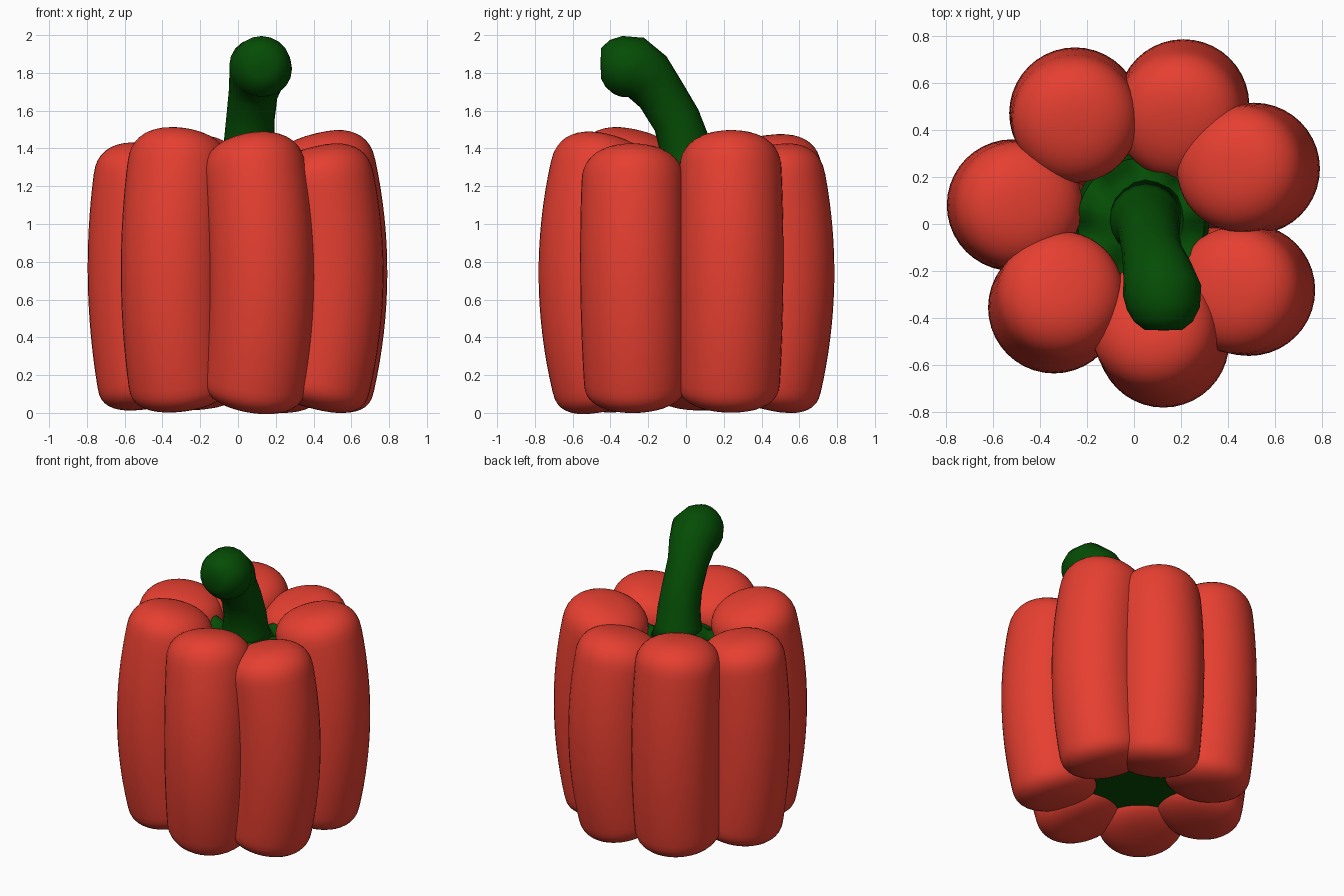
import bpy, bmesh, math
from mathutils import Vector

if "Cube" in bpy.data.objects:
    bpy.data.objects.remove(bpy.data.objects["Cube"])


def material(name, rgb):
    m = bpy.data.materials.new(name)
    m.diffuse_color = (*rgb, 1)
    m.use_nodes = True
    m.node_tree.nodes["Principled BSDF"].inputs["Base Color"].default_value = m.diffuse_color
    return m


RED = material("pepper red", (0.79, 0.05, 0.03))
GREEN = material("stem green", (0.0015, 0.073, 0.0015))


def loft(name, rings, mat):
    """Skin a list of equal-sized point rings and close both ends."""
    bm = bmesh.new()
    vs = [[bm.verts.new(p) for p in ring] for ring in rings]
    n = len(vs[0])
    for a, b in zip(vs, vs[1:]):
        for i in range(n):
            j = (i + 1) % n
            bm.faces.new((a[i], a[j], b[j], b[i]))
    bm.faces.new(vs[0][::-1])
    bm.faces.new(vs[-1])
    bmesh.ops.recalc_face_normals(bm, faces=bm.faces)
    me = bpy.data.meshes.new(name)
    bm.to_mesh(me)
    bm.free()
    me.materials.append(mat)
    for p in me.polygons:
        p.use_smooth = True
    ob = bpy.data.objects.new(name, me)
    bpy.context.collection.objects.link(ob)
    return ob


def circle(c, r, u, v, n):
    return [c + r * (math.cos(k) * u + math.sin(k) * v)
            for k in (2 * math.pi * i / n for i in range(n))]


X, Y = Vector((1, 0, 0)), Vector((0, 1, 0))


def lobe(name, mid, top, height):
    """Bulging column with rounded ends; rings tilt with the bent centre line."""
    m, t = Vector((*mid, 0)), Vector((*top, 0))
    b = t * 0.95
    z0, cap_b, cap_t = 0.025, 0.14, 0.19
    samples = []
    steps = 10
    for i in range(steps + 1):           # bottom cap
        a = math.pi / 2 * i / steps
        samples.append((z0 + cap_b * (1 - math.cos(a) ** 0.75), max(math.sin(a) ** 0.75, 0.02)))
    lo, hi = z0 + cap_b, height - 0.01 - cap_t
    for i in range(1, 16):               # side wall
        samples.append((lo + (hi - lo) * i / 16, 1))
    for i in range(steps + 1):           # top cap
        a = math.pi / 2 * i / steps
        samples.append((hi + cap_t * math.sin(a) ** 0.8, max(math.cos(a) ** 0.8, 0.02)))
    rings = []
    for z, s in samples:
        q = (z - 0.7) / 0.6
        c = b * (q * (q - 1) / 2) + m * (1 - q * q) + t * (q * (q + 1) / 2)
        slope = (b * (q - 0.5) - m * 2 * q + t * (q + 0.5)) / 0.6
        c.z = z
        ring = circle(c, (0.28 - 0.010 * q * q) * s, X, Y, 40)
        for p in ring:
            p.z -= slope.dot(p - c) * 0.9
        rings.append(ring)
    return loft(name, rings, RED)


# Seven lobes around the centre: widest-point centre, upper centre, height
lobe("lobe_back_left", (-0.25, 0.47), (-0.25, 0.445), 1.48)
lobe("lobe_back", (0.21, 0.505), (0.19, 0.45), 1.42)
lobe("lobe_right_back", (0.51, 0.235), (0.455, 0.235), 1.49)
lobe("lobe_right_front", (0.49, -0.28), (0.43, -0.28), 1.42)
lobe("lobe_front", (0.125, -0.5), (0.085, -0.44), 1.475)
lobe("lobe_left_front", (-0.34, -0.355), (-0.315, -0.305), 1.505)
lobe("lobe_left", (-0.515, 0.08), (-0.485, 0.08), 1.435)

# Green core closing the underside, ending in a lumpy calyx on top
rings = []
for r, z, wave in ((0.29, 0.13, 0), (0.29, 1.0, 0), (0.27, 1.26, 0.045),
                   (0.225, 1.265, 0.025), (0.18, 1.265, 0.005), (0.12, 1.31, 0)):
    ring = circle(Vector((0.03, 0.01, z)), r, X, Y, 42)
    for i, p in enumerate(ring):
        p.z += wave * math.sin(2 * math.pi * i * 7 / 42)
    rings.append(ring)
core = loft("core_and_calyx", rings, GREEN)
with bpy.context.temp_override(object=core, active_object=core, selected_objects=[core],
                               selected_editable_objects=[core]):
    bpy.ops.object.shade_smooth_by_angle(angle=math.radians(50))

# Bent stem with a swollen blunt tip: centre point, radius
path = [((0.05, 0.02, 1.24), 0.17), ((0.05, 0.01, 1.32), 0.145), ((0.06, -0.01, 1.43), 0.135),
        ((0.065, -0.05, 1.55), 0.128), ((0.08, -0.135, 1.69), 0.13), ((0.10, -0.205, 1.78), 0.148),
        ((0.12, -0.285, 1.83), 0.168), ((0.125, -0.36, 1.842), 0.155), ((0.125, -0.415, 1.85), 0.125),
        ((0.125, -0.45, 1.85), 0.08), ((0.125, -0.452, 1.85), 0.01)]
pts = [Vector(p) for p, r in path]
rings = []
for i, (p, r) in enumerate(path):
    d = (pts[min(i + 1, len(pts) - 1)] - pts[max(i - 1, 0)]).normalized()
    u = (X - d * X.dot(d)).normalized()
    rings.append(circle(pts[i], r, u, d.cross(u), 20))
loft("stem", rings, GREEN)
